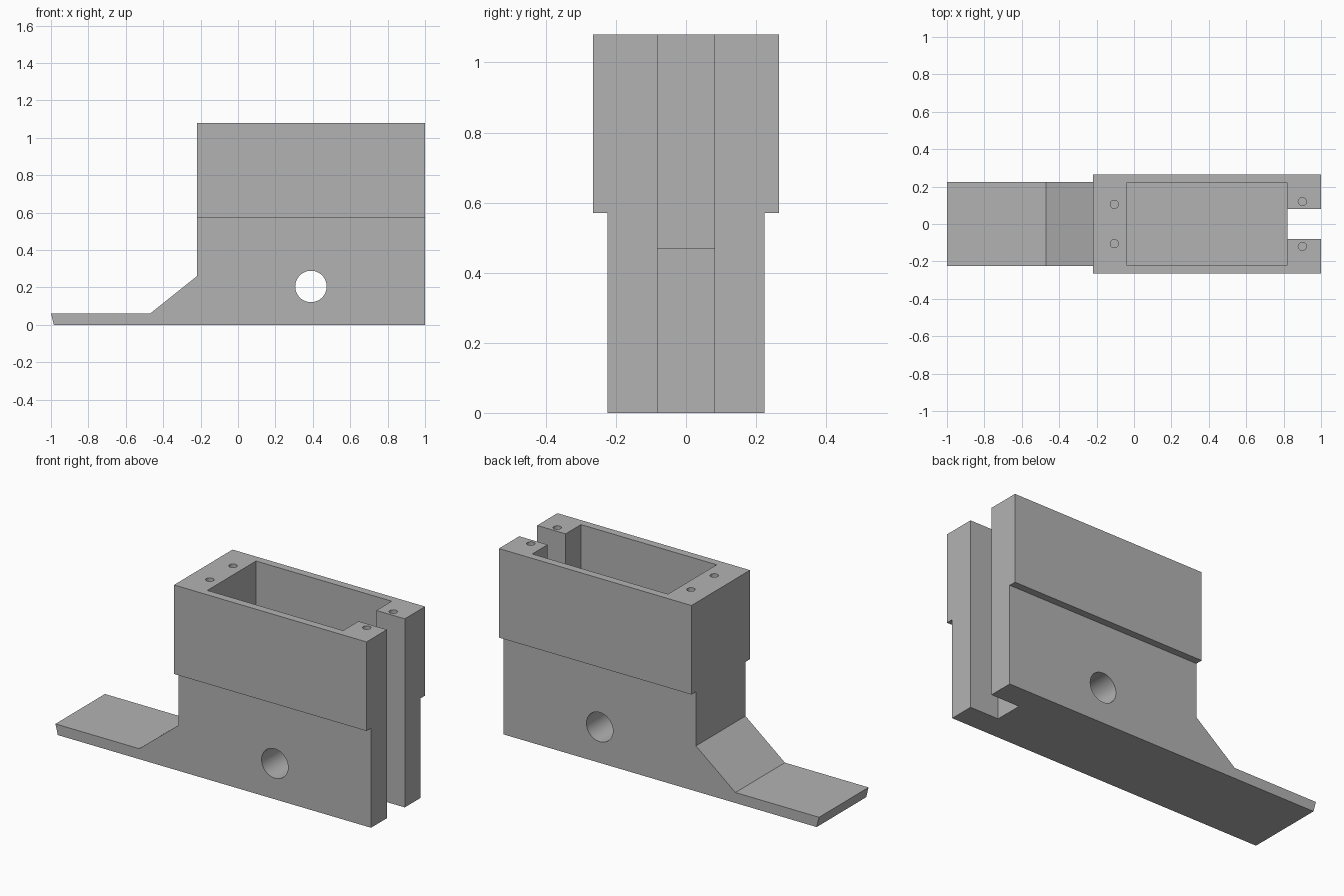
import bpy
import bmesh
from mathutils import Vector

cube = bpy.data.objects.get("Cube")
if cube:
    bpy.data.objects.remove(cube, do_unlink=True)

grey = bpy.data.materials.new("plain_grey")
grey.use_nodes = True
colour = (0.45, 0.45, 0.45, 1)
grey.diffuse_color = colour
grey.node_tree.nodes["Principled BSDF"].inputs["Base Color"].default_value = colour


def prism(name, outline, offset):
    """Extrude a closed planar outline along an offset."""
    bm = bmesh.new()
    face = bm.faces.new([bm.verts.new(p) for p in outline])
    new = bmesh.ops.extrude_face_region(bm, geom=[face])["geom"]
    moved = [v for v in new if isinstance(v, bmesh.types.BMVert)]
    bmesh.ops.translate(bm, verts=moved, vec=Vector(offset))
    bmesh.ops.recalc_face_normals(bm, faces=bm.faces)
    mesh = bpy.data.meshes.new(name)
    bm.to_mesh(mesh)
    bm.free()
    mesh.materials.append(grey)
    obj = bpy.data.objects.new(name, mesh)
    bpy.context.collection.objects.link(obj)
    return obj


def box(name, x0, x1, half_width, z0, z1):
    y = half_width
    outline = [(x0, -y, z0), (x1, -y, z0), (x1, y, z0), (x0, y, z0)]
    return prism(name, outline, (0, 0, z1 - z0))


def cylinder(name, radius, depth, location, rotation=(0, 0, 0), sides=24):
    bpy.ops.mesh.primitive_cylinder_add(vertices=sides, radius=radius, depth=depth,
                                        location=location, rotation=rotation)
    obj = bpy.context.object
    obj.name = name
    obj.data.materials.append(grey)
    return obj


def combine(target, tool, operation):
    """Apply a boolean and discard the tool."""
    tool.hide_render = True
    mod = target.modifiers.new(operation.title(), "BOOLEAN")
    mod.operation = operation
    mod.solver = "EXACT"
    mod.object = tool
    bpy.context.view_layer.objects.active = target
    bpy.ops.object.modifier_apply(modifier=mod.name)
    bpy.data.objects.remove(tool, do_unlink=True)


# Lower body with flat foot and ramp, as one side profile
half = 0.224
top, step, back, front = 1.08, 0.57, -0.22, 1.0
profile = [(-0.985, 0), (front, 0), (front, step), (back, step),
           (back, 0.26), (-0.47, 0.06), (-1, 0.06)]
housing = prism("housing", [(x, -half, z) for x, z in profile], (0, 2 * half, 0))

# Wider upper collar
combine(housing, box("collar", back, front, 0.265, step, top), "UNION")

# Open pocket and full-height end slot
combine(housing, box("pocket_cutter", -0.04, 0.82, 0.22, 0.47, 1.3), "DIFFERENCE")
combine(housing, box("slot_cutter", 0.82, 1.2, 0.081, -0.2, 1.3), "DIFFERENCE")

# Cross hole through the lower body
combine(housing, cylinder("cross_hole_cutter", 0.084, 1, (0.39, 0, 0.205),
                          (1.5708, 0, 0), 48), "DIFFERENCE")

# Screw holes in the rim
for x, y in ((-0.105, 0.105), (0.9, 0.12)):
    for side in (-1, 1):
        combine(housing, cylinder("screw_hole_cutter", 0.022, 0.4,
                                  (x, side * y, top)), "DIFFERENCE")

bpy.ops.object.select_all(action="DESELECT")
housing.select_set(True)
bpy.context.view_layer.objects.active = housing
bpy.ops.object.shade_smooth_by_angle(angle=0.5)
